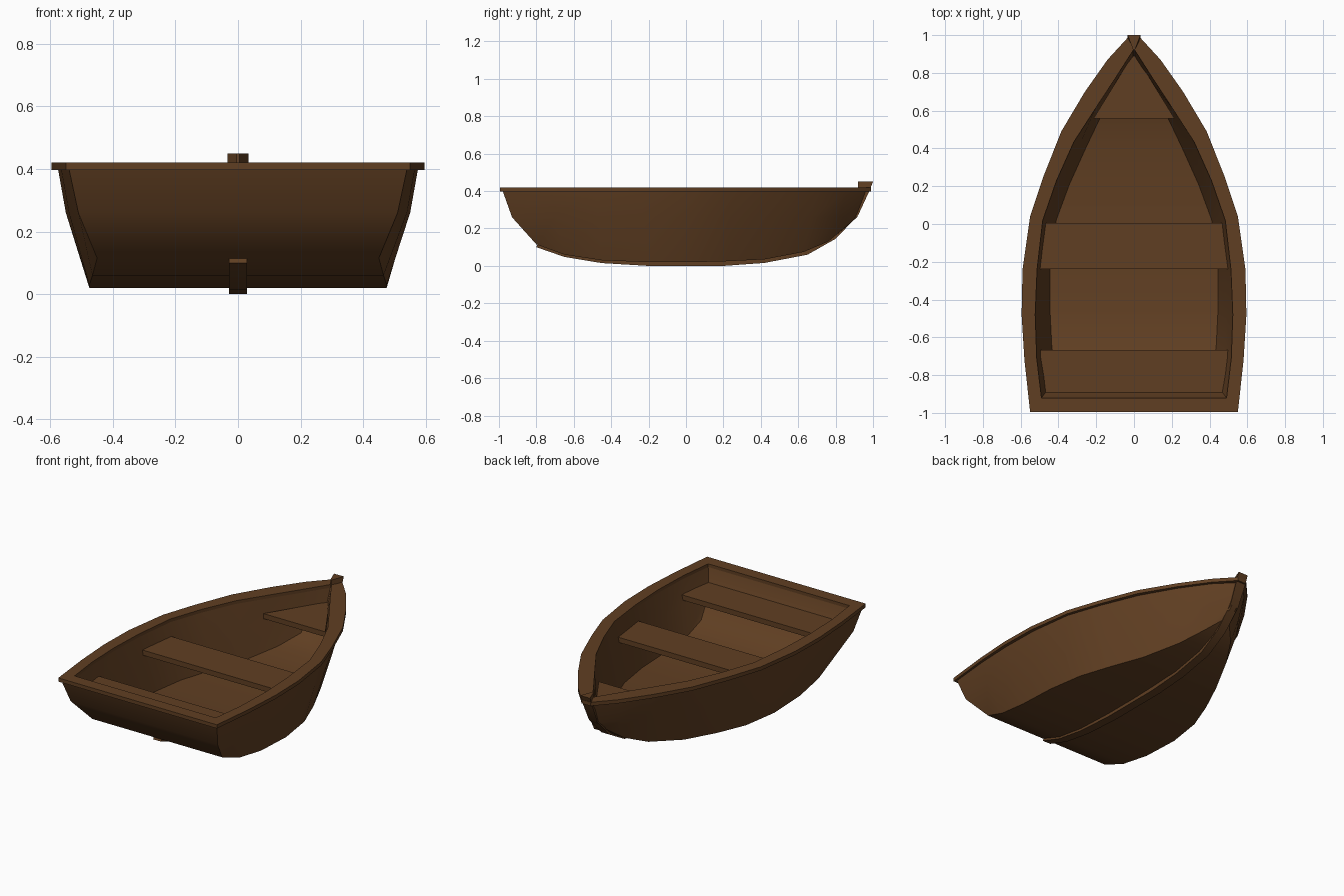
import bpy, bmesh
from mathutils import Vector

if "Cube" in bpy.data.objects:
    bpy.data.objects.remove(bpy.data.objects["Cube"])

wood = bpy.data.materials.new("brown_wood")
wood.use_nodes = True
COLOUR = (0.117, 0.049, 0.016, 1)
wood.diffuse_color = COLOUR
wood.node_tree.nodes["Principled BSDF"].inputs["Base Color"].default_value = COLOUR


def loft(name, rings, closed=False, angle=30):
    """Join equal rings of points with quads; close the tube or cap its ends."""
    bm = bmesh.new()
    rows = [[bm.verts.new(p) for p in ring] for ring in rings]
    n = len(rows[0])
    pairs = list(zip(rows, rows[1:])) + ([(rows[-1], rows[0])] if closed else [])
    for a, b in pairs:
        for i in range(n):
            j = (i + 1) % n
            bm.faces.new((a[i], a[j], b[j], b[i]))
    if not closed:
        # Caps are strips running across the width
        for row in (rows[0], rows[-1]):
            for i in range(n // 2 - 1):
                bm.faces.new((row[i], row[i + 1], row[n - 2 - i], row[n - 1 - i]))
    bmesh.ops.recalc_face_normals(bm, faces=bm.faces)
    mesh = bpy.data.meshes.new(name)
    bm.to_mesh(mesh)
    bm.free()
    obj = bpy.data.objects.new(name, mesh)
    bpy.context.collection.objects.link(obj)
    mesh.materials.append(wood)
    bpy.ops.object.select_all(action="DESELECT")
    obj.select_set(True)
    bpy.context.view_layer.objects.active = obj
    bpy.ops.object.shade_smooth_by_angle(angle=angle * 3.1416 / 180)
    return obj


def mirrored(half):
    """Half outline from stern to bow, closed with its mirror image."""
    return half + [(-x, y, z) for x, y, z in reversed(half)]


def inset(half, d, stern, lift=0.0):
    """Move a half outline inward, keeping the bow on the centre line."""
    out = []
    for i, (x, y, z) in enumerate(half):
        a, b = half[max(i - 1, 0)], half[min(i + 1, len(half) - 1)]
        t = Vector((b[0] - a[0], b[1] - a[1])).normalized()
        out.append((x - t.y * d, y + t.x * d, z + lift))
    out[0] = (out[0][0], half[0][1] + stern, out[0][2])
    out[-1] = (.004, half[-1][1] - .05, out[-1][2])
    return out


def level(points, z):
    return [(x, y, z) for x, y in points]


# Hull: top edge, bend and chine outlines
top = level([(.54, -.98), (.565, -.72), (.575, -.48), (.57, -.24), (.535, .03),
             (.46, .25), (.365, .48), (.245, .69), (.125, .86), (.015, .97)], .40)
bend = level([(.51, -.93), (.54, -.7), (.55, -.47), (.545, -.23), (.51, .03),
              (.435, .24), (.335, .46), (.225, .67), (.115, .82), (.018, .915)], .26)
chine = [(.45, -.8, .115), (.465, -.65, .06), (.475, -.45, .03), (.475, -.2, .02),
         (.44, .03, .02), (.37, .22, .025), (.28, .42, .035), (.18, .63, .075),
         (.105, .76, .13), (.02, .845, .2)]
rail_in = [(.49, -.92), (.515, -.71), (.523, -.48), (.513, -.24), (.483, .02),
           (.41, .23), (.318, .435), (.205, .61), (.1, .77), (.004, .92)]
inner_bend = inset(bend, .06, .06)
inner_chine = inset(chine, .03, .05, .035)
loft("hull", [mirrored(r) for r in
              (chine, bend, top, level(rail_in, .40), inner_bend, inner_chine)])

# Gunwale: flat rail capping the hull
rail = [(.55, -.995), (.58, -.72), (.595, -.48), (.59, -.24), (.55, .04),
        (.48, .25), (.385, .49), (.26, .7), (.14, .87), (.03, .99)]
loft("gunwale", [mirrored(level(p, z)) for p, z in
                 ((rail, .397), (rail, .42), (rail_in, .42), (rail_in, .397))],
     closed=True)

# Keel and stem: one bar swept along the bottom and up the bow
# Each station: outer y, z, inner y, z, outer half width, inner half width
stations = [(-.8, .1, -.79, .125, .028, .028), (-.65, .048, -.64, .07, .028, .028),
            (-.45, .015, -.45, .04, .028, .028), (-.2, 0, -.2, .03, .028, .028),
            (.2, 0, .2, .03, .028, .028), (.42, .016, .41, .045, .028, .028),
            (.65, .06, .64, .085, .028, .028), (.8, .145, .775, .165, .028, .028),
            (.92, .27, .88, .285, .03, .02), (.98, .40, .92, .40, .034, .004),
            (1.0, .45, .92, .45, .034, .004)]
loft("keel_and_stem", [[(-wo, yo, zo), (wo, yo, zo), (wi, yi, zi), (-wi, yi, zi)]
                       for yo, zo, yi, zi, wo, wi in stations])


# Seats: planks fitted between the sides
def seat(name, half):
    loft(name, [mirrored(level(half, z)) for z in (.288, .32)], angle=20)


seat("middle_seat", [(.505, -.238), (.48, .006)])
seat("stern_seat", [(.485, -.91), (.5, -.668)])
seat("bow_seat", [(.215, .558), (.004, .9)])
